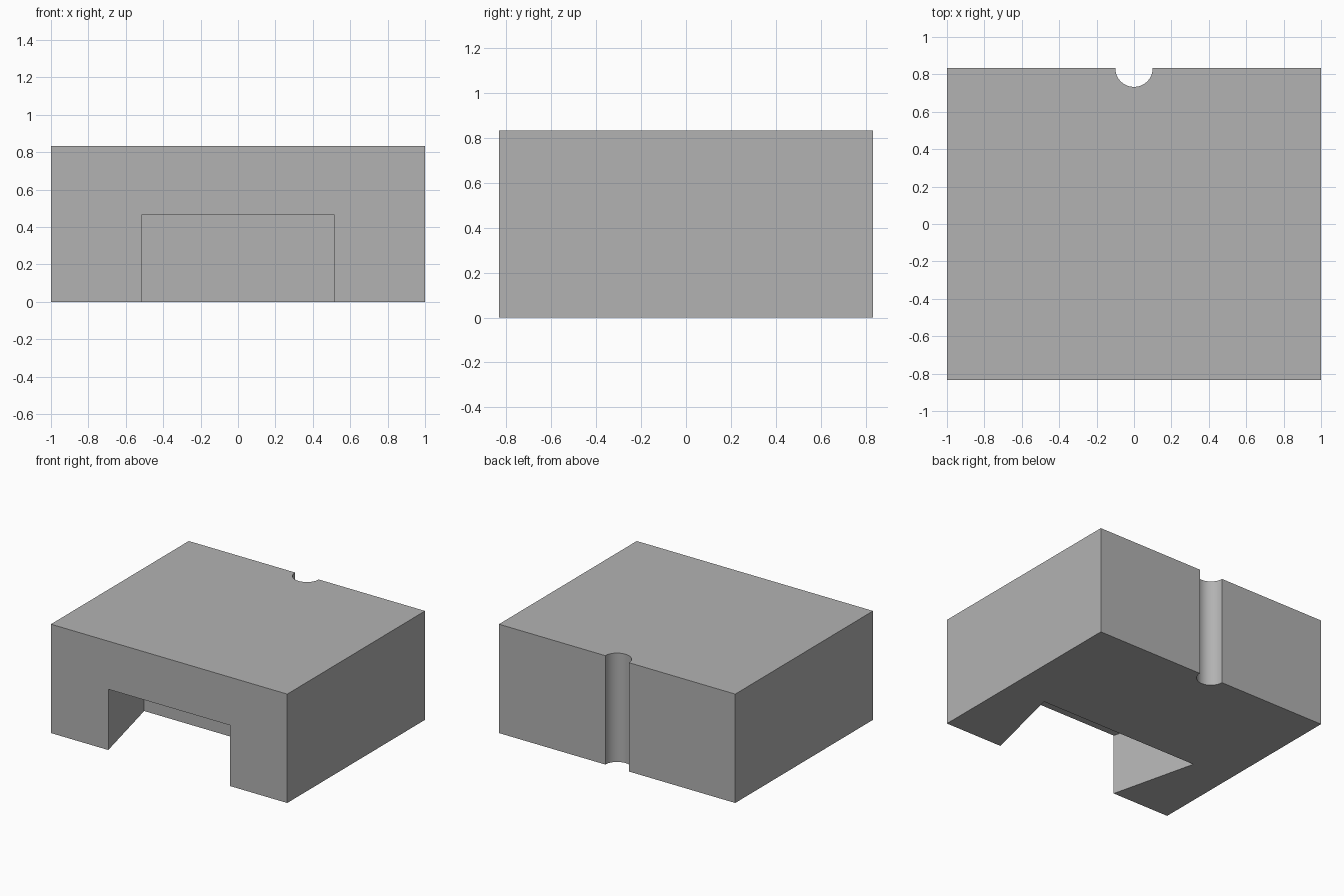
import bpy, bmesh, math

default = bpy.data.objects.get("Cube")
if default:
    bpy.data.objects.remove(default, do_unlink=True)

HALF_X, HALF_Y, HEIGHT = 1.0, 0.833, 0.833
GROOVE_RADIUS = 0.1
POCKET_FRONT, POCKET_BACK = 0.515, 0.678   # half widths
POCKET_DEPTH, POCKET_HEIGHT = 0.667, 0.465

grey = bpy.data.materials.new("plain grey")
grey.use_nodes = True
colour = (0.448, 0.448, 0.448, 1)
grey.diffuse_color = colour
grey.node_tree.nodes["Principled BSDF"].inputs["Base Color"].default_value = colour


def extruded(name, outline, bottom, top):
    """Prism raised from a counterclockwise plan outline."""
    bm = bmesh.new()
    face = bm.faces.new([bm.verts.new((x, y, bottom)) for x, y in outline])
    raised = bmesh.ops.extrude_face_region(bm, geom=[face])["geom"]
    verts = [v for v in raised if isinstance(v, bmesh.types.BMVert)]
    bmesh.ops.translate(bm, verts=verts, vec=(0, 0, top - bottom))
    bmesh.ops.recalc_face_normals(bm, faces=bm.faces)
    mesh = bpy.data.meshes.new(name)
    bm.to_mesh(mesh)
    bm.free()
    mesh.materials.append(grey)
    obj = bpy.data.objects.new(name, mesh)
    bpy.context.collection.objects.link(obj)
    return obj


# Block with a half-round groove down the back
steps = 32
arc = [(GROOVE_RADIUS * math.cos(math.pi * i / steps),
        HALF_Y - GROOVE_RADIUS * math.sin(math.pi * i / steps))
       for i in range(steps + 1)]
block = extruded("block", [(-HALF_X, -HALF_Y), (HALF_X, -HALF_Y), (HALF_X, HALF_Y)]
                 + arc + [(-HALF_X, HALF_Y)], 0, HEIGHT)

# Dovetail pocket, widening inward, open at the front and bottom
over = 0.1
flare = (POCKET_BACK - POCKET_FRONT) / POCKET_DEPTH
mouth = POCKET_FRONT - flare * over
front, back = -HALF_Y - over, -HALF_Y + POCKET_DEPTH
cutter = extruded("pocket_cutter", [(-mouth, front), (mouth, front),
                  (POCKET_BACK, back), (-POCKET_BACK, back)], -over, POCKET_HEIGHT)
cutter.hide_render = True

cut = block.modifiers.new("dovetail pocket", 'BOOLEAN')
cut.operation, cut.solver, cut.object = 'DIFFERENCE', 'EXACT', cutter
bpy.context.view_layer.objects.active = block
block.select_set(True)
cutter.select_set(False)
bpy.ops.object.modifier_apply(modifier=cut.name)
bpy.data.objects.remove(cutter, do_unlink=True)

# Smooth groove, sharp edges elsewhere
bpy.ops.object.shade_smooth_by_angle(angle=math.radians(30))
